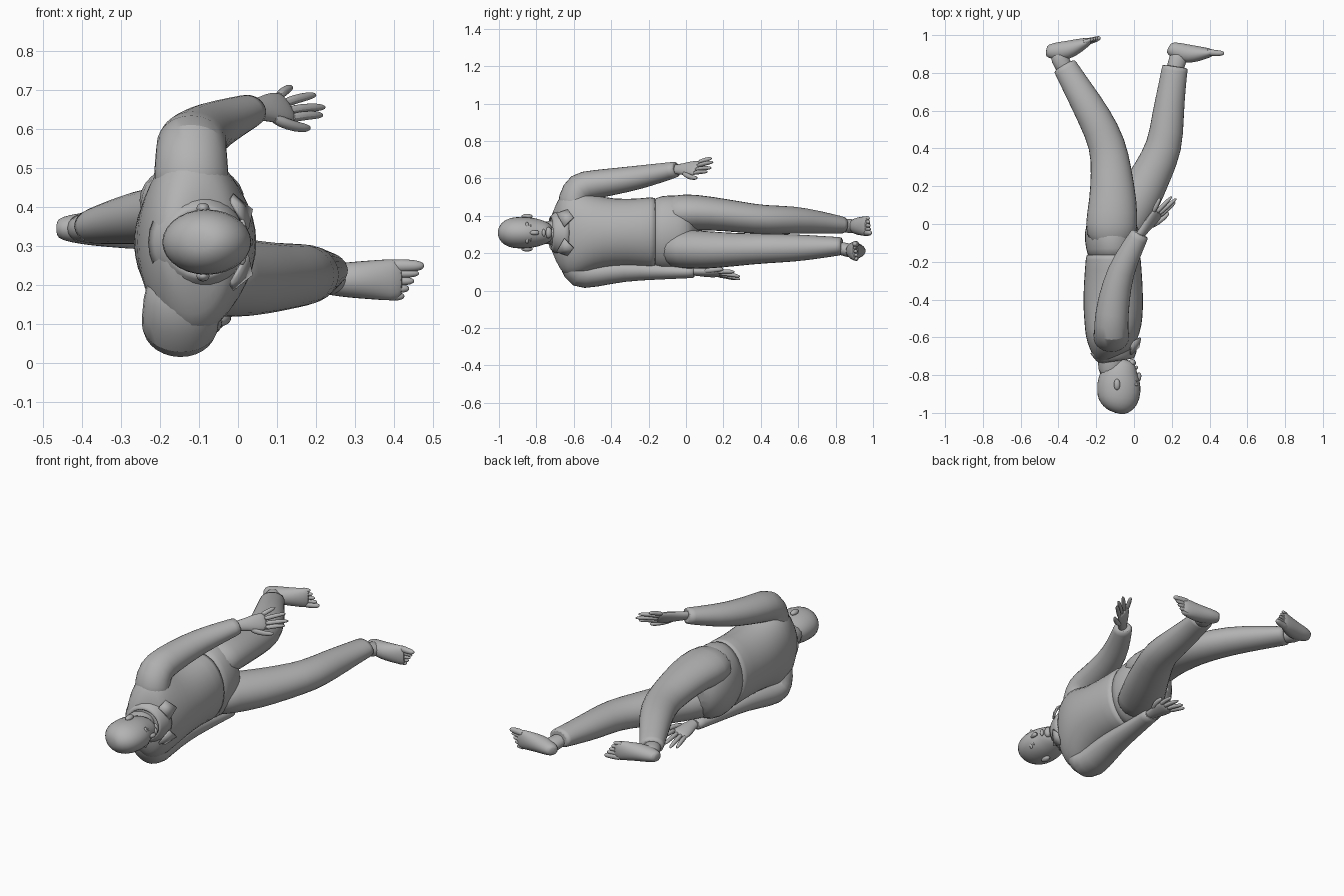
import bpy, bmesh, math
from mathutils import Vector

if "Cube" in bpy.data.objects:
    bpy.data.objects.remove(bpy.data.objects["Cube"])

shade = (.45, .45, .45, 1)
grey = bpy.data.materials.new("plain grey")
grey.use_nodes = True
grey.diffuse_color = shade
grey.node_tree.nodes["Principled BSDF"].inputs["Base Color"].default_value = shade

across_x = Vector((1, 0, 0))
across_z = Vector((0, 0, 1))
middle_x, middle_z = -.11, .31
sides_of_body = {"left": 1, "right": -1}


def finish(name, bm, subdivide=True):
    bmesh.ops.recalc_face_normals(bm, faces=bm.faces)
    mesh = bpy.data.meshes.new(name)
    bm.to_mesh(mesh)
    bm.free()
    obj = bpy.data.objects.new(name, mesh)
    bpy.context.collection.objects.link(obj)
    mesh.materials.append(grey)
    if subdivide:
        smooth = obj.modifiers.new("smooth", "SUBSURF")
        smooth.levels = smooth.render_levels = 1
    for other in bpy.context.selected_objects:
        other.select_set(False)
    obj.select_set(True)
    bpy.context.view_layer.objects.active = obj
    bpy.ops.object.shade_smooth_by_angle(angle=math.radians(45))
    return obj


def loft(name, stations, wide=across_z, sides=14, cuff=False, caps=True):
    """Elliptical rings along a path: (centre, depth radius, width radius)."""
    path = [(Vector(centre), depth, width) for centre, depth, width in stations]
    if cuff:
        (before, _, _), (end, depth, width) = path[-2:]
        path.append((end + (end - before).normalized() * .006, depth, width))
    bm, rings = bmesh.new(), []
    for i, (centre, depth, width) in enumerate(path):
        following, previous = path[min(i + 1, len(path) - 1)], path[max(i - 1, 0)]
        tangent = (following[0] - previous[0]).normalized()
        width_axis = (wide - tangent * wide.dot(tangent)).normalized()
        depth_axis = tangent.cross(width_axis)
        ring = []
        for k in range(sides):
            a = math.tau * k / sides
            offset = depth_axis * depth * math.cos(a) + width_axis * width * math.sin(a)
            ring.append(bm.verts.new(centre + offset * 1.03))
        rings.append(ring)
    for ring, after in zip(rings, rings[1:]):
        for k in range(sides):
            j = (k + 1) % sides
            bm.faces.new((ring[k], ring[j], after[j], after[k]))
    if caps:
        bm.faces.new(rings[0])
        bm.faces.new(rings[-1])
    return finish(name, bm)


def trunk(name, stations, **options):
    """Loft along the body axis: (y, shift to the front, depth, width)."""
    return loft(name, [((middle_x + shift, y, middle_z), depth, width)
                       for y, shift, depth, width in stations], **options)


def ball(name, centre, size):
    bm = bmesh.new()
    bmesh.ops.create_uvsphere(bm, u_segments=14, v_segments=10, radius=1)
    bmesh.ops.scale(bm, vec=size, verts=bm.verts)
    bmesh.ops.translate(bm, vec=centre, verts=bm.verts)
    return finish(name, bm, subdivide=False)


def digit(name, root, tip, radius, bend, wide=across_z):
    """Finger or toe with a rounded tip."""
    stations = []
    for f in (0, .4, .8, .95, 1):
        centre = root.lerp(tip, f) + bend * math.sin(math.pi * f)
        thickness = radius * math.sqrt(1.05 - f ** 6)
        stations.append((centre, thickness, thickness))
    loft(name, stations, wide, sides=8)


# Head, lying along y with the face towards +x
trunk("head", [(-1, .01, .03, .02), (-.985, .015, .07, .055), (-.945, .025, .106, .08), (-.89, .03, .117, .086),
               (-.82, .03, .114, .082), (-.77, .045, .09, .068), (-.735, .065, .064, .05), (-.717, .07, .04, .03)])
trunk("neck", [(-.82, -.01, .07, .06), (-.72, -.01, .07, .06), (-.6, -.01, .08, .08)])
trunk("nose", [(-.84, .13, .01, .01), (-.8, .142, .014, .015), (-.785, .13, .01, .01)], sides=8)
ball("mouth", (.012, -.76, middle_z), (.01, .01, .02))
ball("chin", (-.01, -.735, middle_z), (.02, .02, .03))
for side, sign in sides_of_body.items():
    eye_z = middle_z + sign * .033
    ball(side + "_eye", (.01, -.83, eye_z), (.01, .006, .013))
    ball(side + "_brow", (.011, -.85, eye_z), (.011, .01, .026))
    ball(side + "_ear", (-.09, -.85, middle_z + sign * .087), (.017, .03, .014))

# Shirt body, broad and square at the shoulders
trunk("shirt", [(-.715, 0, .07, .085), (-.695, -.01, .09, .15), (-.66, -.01, .115, .22), (-.6, -.01, .137, .245),
                (-.53, 0, .15, .215), (-.45, 0, .157, .187), (-.32, 0, .155, .174), (-.165, 0, .142, .19)],
      sides=18, cuff=True)

# Open collar with two pointed flaps
collar = trunk("collar", [(-.725, .02, .09, .085), (-.705, .017, .11, .11), (-.655, .005, .13, .13)], caps=False)
collar.modifiers.new("cloth", "SOLIDIFY").thickness = .008
for side, sign in sides_of_body.items():
    bm = bmesh.new()
    outline = [(-.02, -.69, .1), (-.02, -.63, .12), (.03, -.6, .08), (.02, -.65, .03)]
    bm.faces.new([bm.verts.new((x, y, middle_z + sign * out)) for x, y, out in outline])
    flap = finish(side + "_collar_flap", bm, subdivide=False)
    flap.modifiers.new("cloth", "SOLIDIFY").thickness = .01

# Trousers
trunk("trouser_seat", [(-.2, 0, .13, .18), (-.13, 0, .14, .195), (-.05, -.01, .146, .2),
                       (.02, 0, .13, .18), (.07, .02, .09, .12)], sides=18)
loft("back_trouser_leg", [
    ((-.12, -.12, .41), .125, .095), ((-.12, 0, .42), .14, .1), ((-.11, .12, .415), .126, .09),
    ((-.12, .28, .395), .108, .083), ((-.137, .42, .377), .097, .077), ((-.21, .57, .38), .09, .075),
    ((-.3, .72, .365), .074, .06), ((-.367, .835, .35), .064, .046)], cuff=True)
loft("front_trouser_leg", [
    ((-.11, -.12, .23), .12, .1), ((-.06, 0, .222), .125, .105), ((.025, .13, .217), .117, .1),
    ((.1, .28, .22), .104, .087), ((.165, .41, .226), .095, .08), ((.18, .58, .228), .084, .074),
    ((.2, .72, .233), .073, .06), ((.217, .83, .238), .068, .048)], cuff=True)


# Bare feet: heel point, sole direction, side of the big toe, shin point
def foot(name, heel, direction, inner, shin):
    along = Vector(direction).normalized()
    up = along.cross(across_z)

    def at(forward, height, sideways=0):
        return Vector(heel) + along * forward + up * height + across_z * sideways * inner

    loft(name, [(at(forward, height), tall, wide) for forward, height, tall, wide in [
        (0, .036, .02, .018), (.01, .04, .036, .03), (.06, .048, .048, .04), (.11, .052, .05, .046),
        (.165, .04, .04, .05), (.215, .027, .026, .054), (.245, .02, .015, .05)]])
    loft(name + "_ankle", [(at(.07, .045), .05, .04), (at(.06, .09), .046, .036), (Vector(shin), .047, .037)])
    for i in range(5):
        sideways = .036 - i * .0195
        digit(f"{name}_toe_{i + 1}", at(.2, .022, sideways), at(.297 - i * .013, .013, sideways),
              .0125 if i else .018, up * .005)


foot("front_foot", (.188, .97, .213), (.28, -.05, 0), 1, (.21, .8, .235))
foot("back_foot", (-.472, .952, .345), (.27, .045, 0), -1, (-.35, .8, .35))

# Sleeves, turning out of the shoulders and down along the body
loft("left_sleeve", [
    ((-.12, -.6, .4), .085, .1), ((-.12, -.6, .49), .09, .096), ((-.12, -.575, .555), .09, .09),
    ((-.12, -.48, .57), .076, .09), ((-.09, -.31, .595), .068, .077), ((-.045, -.19, .618), .058, .066),
    ((.03, -.055, .648), .042, .05)], wide=across_x, cuff=True)
loft("right_sleeve", [
    ((-.13, -.6, .24), .085, .1), ((-.145, -.6, .15), .09, .1), ((-.15, -.575, .083), .09, .1),
    ((-.15, -.48, .093), .073, .09), ((-.13, -.33, .113), .062, .074), ((-.11, -.15, .105), .046, .057),
    ((-.085, .04, .1), .032, .046)], wide=across_x, cuff=True)


# Hands: palm from wrist to knuckles, direction across it, thumb tip then fingertips
def hand(name, wrist, knuckle, across, thumb_tip, finger_tips):
    wrist, knuckle, across = Vector(wrist), Vector(knuckle), Vector(across).normalized()
    loft(name + "_palm", [(wrist.lerp(knuckle, along), depth, width) for along, depth, width in [
        (-.5, .022, .028), (0, .02, .03), (.35, .022, .04), (.7, .02, .048), (1, .015, .045),
        (1.08, .007, .037)]], across, sides=12)
    digit(name + "_thumb", wrist.lerp(knuckle, .3) + across * .025, Vector(thumb_tip), .015, across * .012, across)
    for i, tip in enumerate(finger_tips):
        root = wrist.lerp(knuckle, .9) + across * (.034 - i * .0225)
        digit(f"{name}_finger_{i + 1}", root, Vector(tip), .0125, across_z * .004, across)


hand("left_hand", (.05, -.035, .65), (.125, .06, .656), (.45, -.35, -.8), (.185, .06, .603),
     [(.218, .115, .636), (.224, .135, .656), (.2, .145, .688), (.138, .138, .708)])
hand("right_hand", (-.08, .06, .1), (-.08, .175, .09), (1, 0, .25), (-.03, .2, .115),
     [(-.045, .26, .1), (-.07, .29, .075), (-.1, .29, .06), (-.13, .27, .06)])
